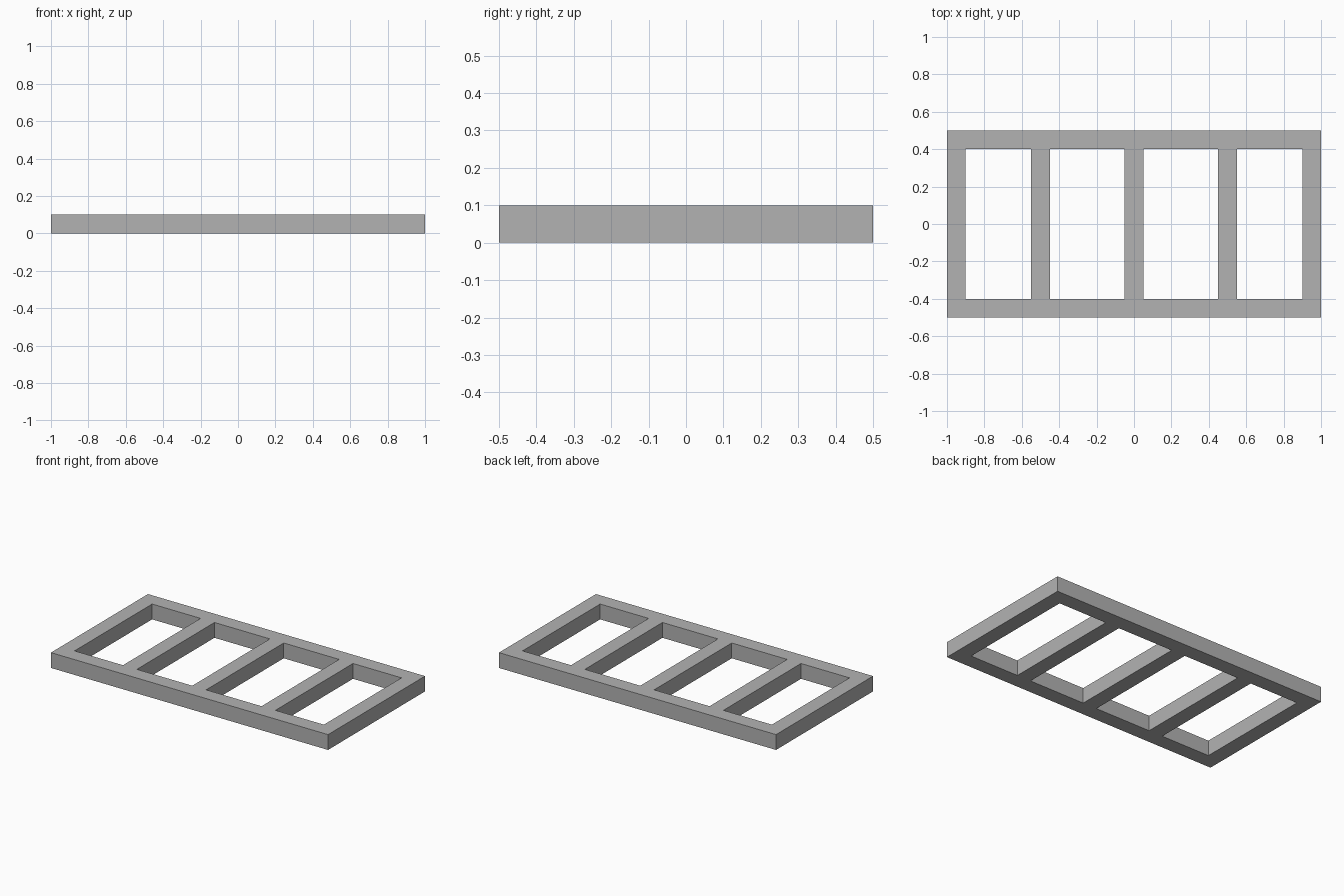
import bpy
import bmesh

cube = bpy.data.objects.get("Cube")
if cube:
    bpy.data.objects.remove(cube, do_unlink=True)

HALF_LENGTH, HALF_WIDTH, HEIGHT, BAR = 1.0, 0.5, 0.1, 0.1

# Single flat grey
grey = bpy.data.materials.new("plain_grey")
grey.use_nodes = True
colour = (0.45, 0.45, 0.45, 1.0)
grey.diffuse_color = colour
grey.node_tree.nodes["Principled BSDF"].inputs["Base Color"].default_value = colour

# Both edges of each crossbar along x, and of each long rail along y
bar_centres = [-HALF_LENGTH + BAR / 2, -0.5, 0, 0.5, HALF_LENGTH - BAR / 2]
xs = [c + s * BAR / 2 for c in bar_centres for s in (-1, 1)]
ys = [-HALF_WIDTH, -HALF_WIDTH + BAR, HALF_WIDTH - BAR, HALF_WIDTH]

# Flat ladder layout: skip the cells that are openings, then raise it to a solid
bm = bmesh.new()
grid = [[bm.verts.new((x, y, 0)) for y in ys] for x in xs]
for i in range(len(xs) - 1):
    for j in range(len(ys) - 1):
        is_opening = i % 2 == 1 and j == 1
        if not is_opening:
            bm.faces.new((grid[i][j], grid[i + 1][j], grid[i + 1][j + 1], grid[i][j + 1]))
base = list(bm.faces)
raised = bmesh.ops.extrude_face_region(bm, geom=base, use_keep_orig=True)
top_verts = [g for g in raised["geom"] if isinstance(g, bmesh.types.BMVert)]
bmesh.ops.translate(bm, verts=top_verts, vec=(0, 0, HEIGHT))
bmesh.ops.recalc_face_normals(bm, faces=bm.faces)

mesh = bpy.data.meshes.new("ladder_frame")
bm.to_mesh(mesh)
bm.free()
mesh.materials.append(grey)
frame = bpy.data.objects.new("ladder_frame", mesh)
bpy.context.collection.objects.link(frame)
